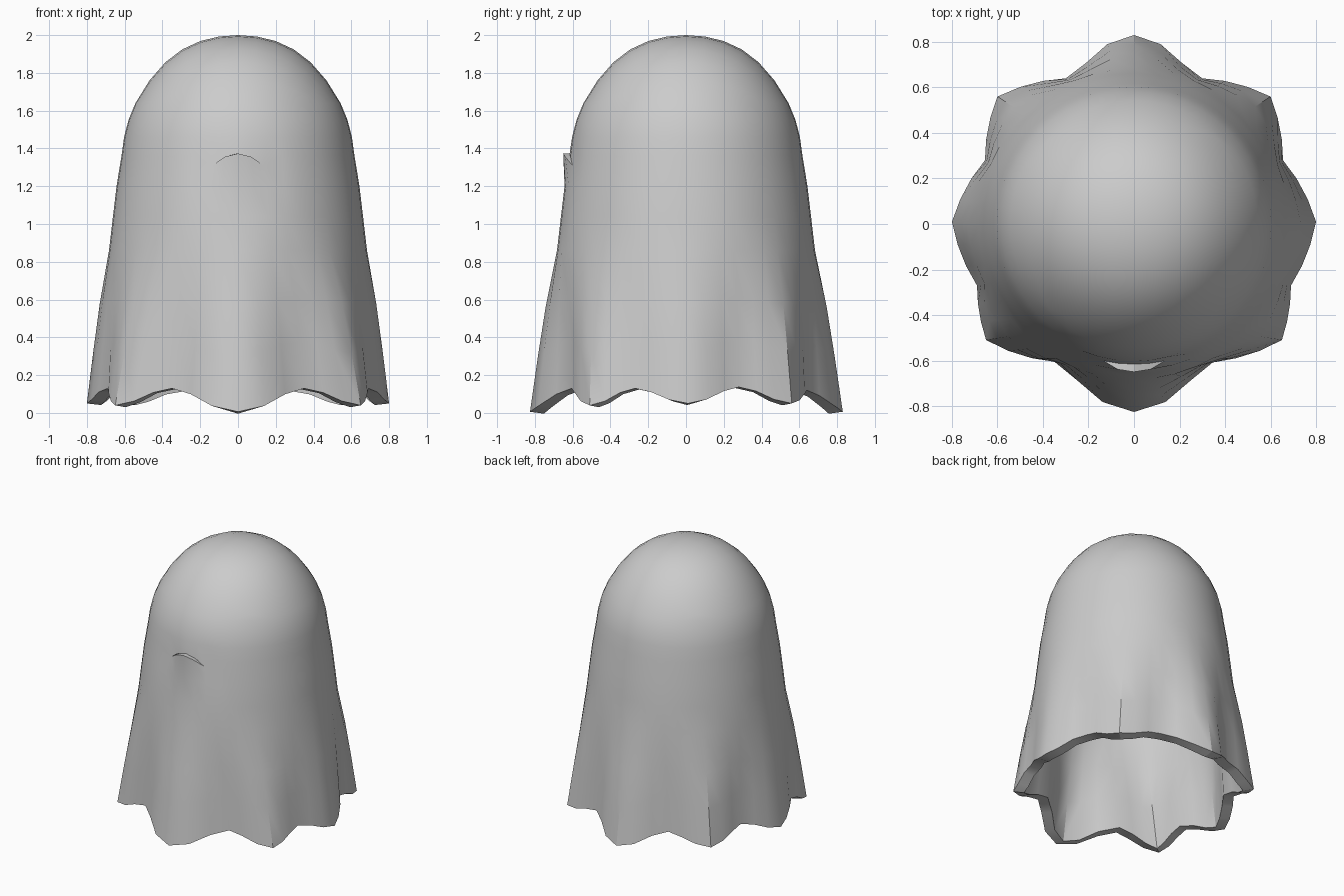
import bpy, bmesh
from math import sin, cos, pi, atan2, hypot, radians

if "Cube" in bpy.data.objects:
    bpy.data.objects.remove(bpy.data.objects["Cube"])

COLS = 48                      # columns around the sheet, column 0 faces the front
STEP = 2 * pi / COLS
CAP_R = .543                   # radius of the cap grid

# body rings below the cap (radius, z)
BODY = [(.58, 1.55), (.603, 1.46), (.617, 1.36), (.643, 1.2), (.662, 1.04), (.683, .86)]
MOUTH_RING = 2

# hem from front to back: alternating fold peaks and valleys (x, y, z)
HEM = [(0, -.826, .006), (.35, -.605, .13), (.65, -.51, .04), (.69, -.27, .13), (.8, .01, .05),
       (.655, .28, .137), (.6, .56, .05), (.3, .64, .12), (0, .83, .006)]


def polar(r, a, z):
    return (r * sin(a), -r * cos(a), z)


def hem_point(col):
    """Point on the wavy hem; the left half mirrors the right."""
    side = 1 if col <= COLS // 2 else -1
    c = col if side == 1 else COLS - col
    i = min(c // 3, 7)
    t = c / 3 - i
    p, q = HEM[i], HEM[i + 1]
    a0, a1 = atan2(p[0], -p[1]), atan2(q[0], -q[1])
    r0, r1 = hypot(p[0], p[1]), hypot(q[0], q[1])
    rounded = (1 - cos(pi * t)) / 2
    s = rounded if i in (0, 7) else t
    x, y, z = polar(r0 + (r1 - r0) * s, a0 + (a1 - a0) * t, p[2] + (q[2] - p[2]) * rounded)
    return (side * x, y, z)


bm = bmesh.new()

# rounded cap: square grid mapped onto a disc and domed
bmesh.ops.create_grid(bm, x_segments=12, y_segments=12, size=1)
ring = [None] * COLS
for v in bm.verts:
    edge = max(abs(v.co.x), abs(v.co.y)) > .99
    u, w = 2 ** .5 * sin(pi / 4 * v.co.x), 2 ** .5 * sin(pi / 4 * v.co.y)
    x, y = CAP_R * u * (1 - w * w / 2) ** .5, CAP_R * w * (1 - u * u / 2) ** .5
    r2 = x * x + y * y
    v.co = (x, y, 2 - .72 * r2 - 1.7 * r2 * r2)
    if edge:
        ring[round(atan2(x, -y) / STEP) % COLS] = v


def add_ring(points):
    """Join a new ring of points below the current one."""
    global ring
    new = [bm.verts.new(p) for p in points]
    for c in range(COLS):
        d = (c + 1) % COLS
        bm.faces.new((ring[c], new[c], new[d], ring[d]))
    ring = new


# body rings
for i, (r, z) in enumerate(BODY):
    add_ring([polar(r, c * STEP, z) for c in range(COLS)])
    if i == MOUTH_RING:
        mouth = [ring[c] for c in (-2, -1, 0, 1, 2)]

# folded skirt: blend from the round body to the hem, folds forming early
top = [v.co.copy() for v in ring]
hem = [hem_point(c) for c in range(COLS)]
for fold, drop in ((.42, .35), (.71, .66), (1, 1)):
    pts = []
    for t, h in zip(top, hem):
        p = t.lerp(hem[0], 0)
        p.x += (h[0] - t.x) * fold
        p.y += (h[1] - t.y) * fold
        p.z += (h[2] - t.z) * drop
        pts.append(p)
    add_ring(pts)

# mouth: curved slit with the lower lip pushed forward
for v, x, z in zip(mouth, (-.135, -.072, 0, .072, .135), (1.31, 1.355, 1.373, 1.355, 1.31)):
    v.co = (x, -(.616 ** 2 - x * x) ** .5, z)
slit = [e for e in bm.edges if e.verts[0] in mouth and e.verts[1] in mouth]
bmesh.ops.split_edges(bm, edges=slit)
for v in bm.verts:
    if abs(v.co.x) < .1 and v.co.y < -.5 and 1.34 < v.co.z < 1.38:
        if sum(f.calc_center_median().z for f in v.link_faces) / len(v.link_faces) < v.co.z:
            v.co.y -= .034 if abs(v.co.x) < .01 else .027

bmesh.ops.recalc_face_normals(bm, faces=bm.faces)
if sum(f.normal.z * f.calc_area() for f in bm.faces) < 0:
    bmesh.ops.reverse_faces(bm, faces=bm.faces)
mesh = bpy.data.meshes.new("ghost_sheet")
bm.to_mesh(mesh)
bm.free()
sheet = bpy.data.objects.new("ghost_sheet", mesh)
bpy.context.collection.objects.link(sheet)

# cloth thickness, inward, then smooth shading with crisp hem and fold edges
solid = sheet.modifiers.new("thickness", 'SOLIDIFY')
solid.thickness = .075
solid.offset = -1
bpy.context.view_layer.objects.active = sheet
sheet.select_set(True)
bpy.ops.object.modifier_apply(modifier=solid.name)
bpy.ops.object.shade_smooth_by_angle(angle=radians(30))
